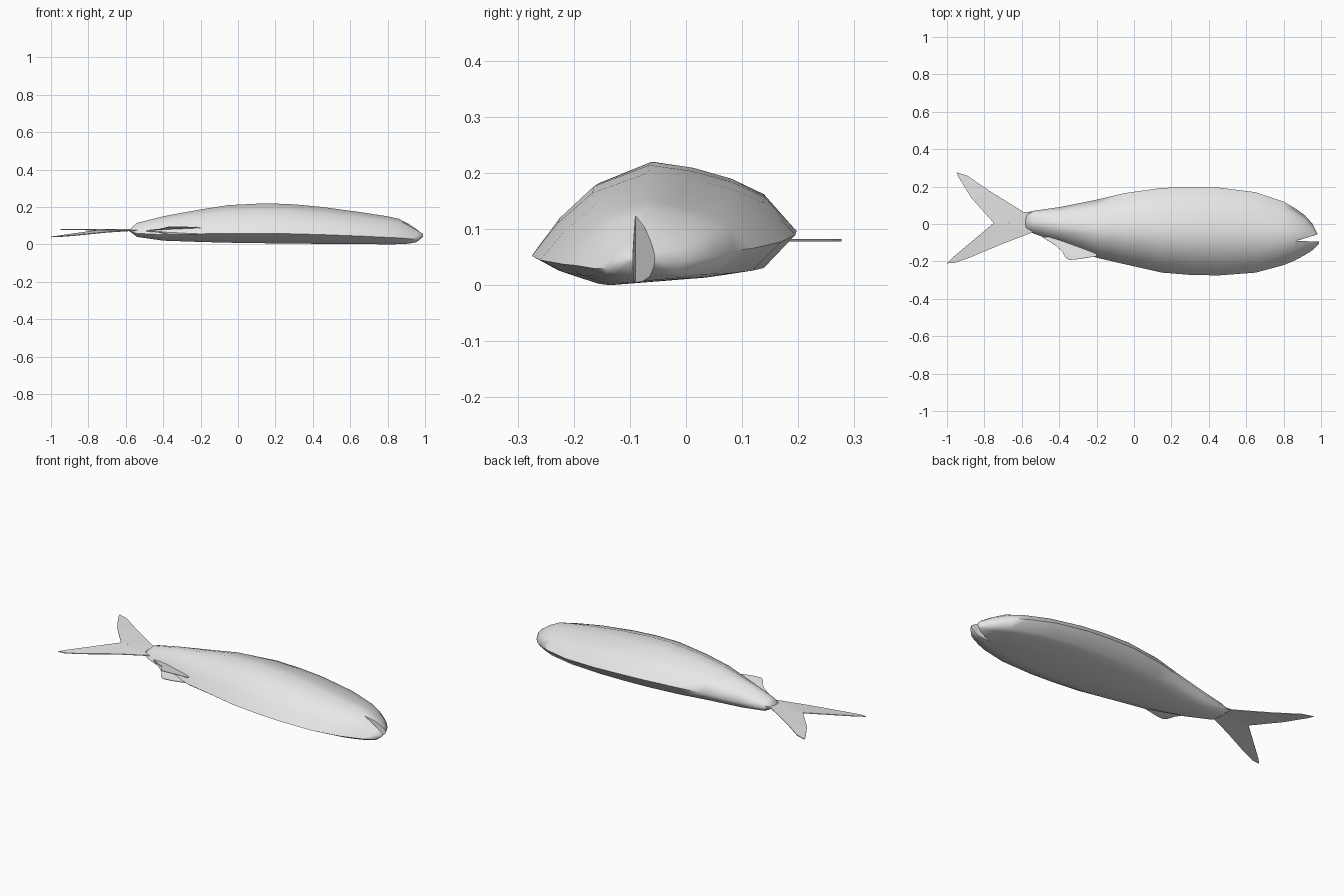
import bpy
import bmesh

default_cube = bpy.data.objects.get("Cube")
if default_cube:
    bpy.data.objects.remove(default_cube, do_unlink=True)

# Single grey skin colour
grey = bpy.data.materials.new("plain grey")
grey.use_nodes = True
grey.diffuse_color = (0.8, 0.8, 0.8, 1)
grey.node_tree.nodes["Principled BSDF"].inputs["Base Color"].default_value = (0.8, 0.8, 0.8, 1)


def make_object(name, bm):
    """Turn a bmesh into a scene object with the skin colour."""
    bmesh.ops.recalc_face_normals(bm, faces=bm.faces[:])
    mesh = bpy.data.meshes.new(name)
    bm.to_mesh(mesh)
    bm.free()
    mesh.materials.append(grey)
    obj = bpy.data.objects.new(name, mesh)
    bpy.context.collection.objects.link(obj)
    return obj


def shade(obj, degrees):
    bpy.ops.object.select_all(action='DESELECT')
    obj.select_set(True)
    bpy.context.view_layer.objects.active = obj
    bpy.ops.object.shade_smooth_by_angle(angle=degrees * 3.14159 / 180)


def loft(name, stations, section):
    """Scale a unit section into each (x, y_low, y_high, z_low, z_high) station."""
    bm = bmesh.new()
    rings = []
    for x, y0, y1, z0, z1 in stations:
        rings.append([bm.verts.new((x, y0 + u * (y1 - y0), z0 + w * (z1 - z0)))
                      for u, w in section])
    count = len(section)
    for a, b in zip(rings, rings[1:]):
        for i in range(count):
            j = (i + 1) % count
            bm.faces.new((a[i], a[j], b[j], b[i]))
    bm.faces.new(rings[0])
    bm.faces.new(rings[-1])
    return make_object(name, bm)


def plate(name, points, thickness):
    """Thin sheet through the given outline, thickened about its middle."""
    bm = bmesh.new()
    face = bm.faces.new([bm.verts.new(p) for p in points])
    bmesh.ops.triangulate(bm, faces=[face])
    obj = make_object(name, bm)
    solid = obj.modifiers.new("thickness", 'SOLIDIFY')
    solid.thickness = thickness
    solid.offset = 0
    return obj


# Body lying on its side: belly keel towards -y, back towards +y
section = [(0, .25), (.1, .55), (.23, .82), (.44, 1), (.6, .95), (.75, .86),
           (.88, .73), (1, .44), (.88, .14), (.75, .09), (.25, 0), (.1, .12)]
stations = [
    (-.58, -.03, .06, .07, .08),
    (-.54, -.05, .07, .04, .115),
    (-.4, -.1, .09, .02, .15),
    (-.2, -.18, .13, .013, .187),
    (-.05, -.215, .165, .009, .21),
    (.15, -.26, .193, .006, .22),
    (.3, -.272, .197, .004, .214),
    (.45, -.275, .195, .003, .2),
    (.65, -.26, .17, .002, .173),
    (.8, -.22, .12, 0, .15),
    (.86, -.195, .085, .001, .137),
    (.915, -.165, .045, .004, .108),
    (.955, -.14, 0, .012, .083),
    (.99, -.105, -.07, .04, .058),
]
body = loft("body", stations, section)
shade(body, 180)

# Mouth: wedge cut into the snout
bm = bmesh.new()
wedge = [(.87, -.09), (1.05, -.035), (1.05, -.097)]
low, high = [[bm.verts.new((x, y, z)) for x, y in wedge] for z in (-.1, .3)]
bm.faces.new(low)
bm.faces.new(high)
for i in range(3):
    j = (i + 1) % 3
    bm.faces.new((low[i], low[j], high[j], high[i]))
cutter = make_object("mouth_cutter", bm)
cutter.hide_render = True
cutter.display_type = 'WIRE'
cut = body.modifiers.new("mouth", 'BOOLEAN')
cut.operation = 'DIFFERENCE'
cut.object = cutter
bpy.context.view_layer.objects.active = body
bpy.ops.object.modifier_apply(modifier="mouth")
bpy.data.objects.remove(cutter, do_unlink=True)
shade(body, 70)

# Forked tail: two lobes meeting along the middle
middle = [(-.75, .005, .075), (-.52, .01, .078)]
plate("tail_upper_lobe", middle + [
    (-.54, .06, .08), (-.59, .064, .08), (-.77, .175, .08), (-.89, .258, .08),
    (-.95, .277, .08), (-.935, .245, .08), (-.87, .14, .08)], .004)
plate("tail_lower_lobe", middle + [
    (-.53, -.04, .076), (-.7, -.105, .065), (-.88, -.18, .047),
    (-.96, -.208, .041), (-1, -.21, .04), (-.97, -.18, .044)], .004)

# Pair of belly fins, splayed slightly apart
for name, side in (("left_belly_fin", 1), ("right_belly_fin", -1)):
    outline = [(-.2, -.13, .012), (-.2, -.172, .016), (-.29, -.187, .021),
               (-.345, -.192, .022), (-.37, -.175, .021), (-.385, -.145, .017),
               (-.42, -.115, .009), (-.49, -.07, .002), (-.4, -.07, .005)]
    plate(name, [(x, y, .073 + side * z) for x, y, z in outline], .003)
